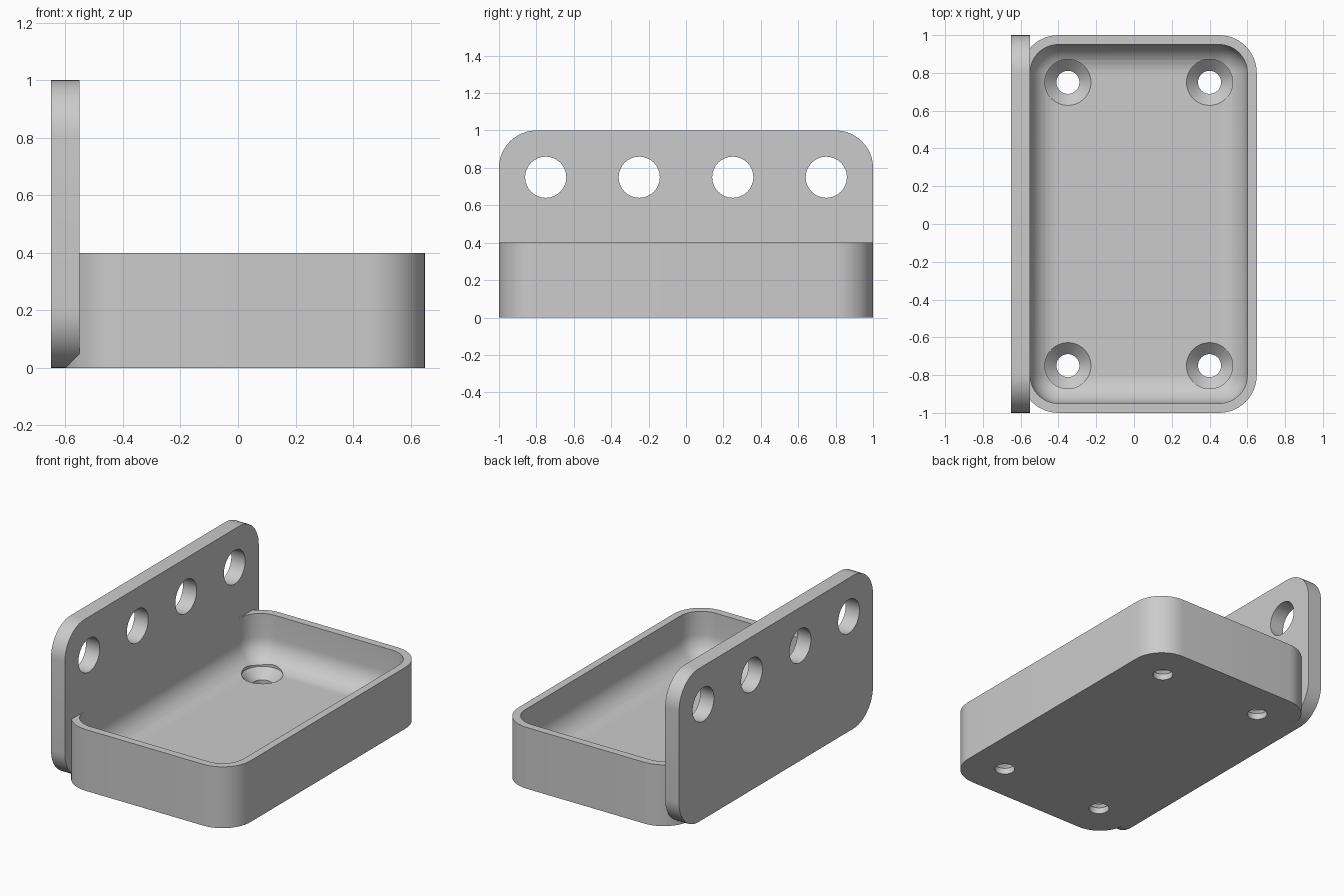
import bpy, bmesh
from math import sin, cos, pi, radians
from mathutils import Matrix, Vector

if "Cube" in bpy.data.objects:
    bpy.data.objects.remove(bpy.data.objects["Cube"], do_unlink=True)

grey = bpy.data.materials.new("plain_grey")
grey.use_nodes = True
grey.diffuse_color = (0.6, 0.6, 0.6, 1)
grey.node_tree.nodes["Principled BSDF"].inputs["Base Color"].default_value = grey.diffuse_color


def rounded_rect(cx, cy, hx, hy, r, z, steps=12):
    """Ring of points around a rounded rectangle."""
    pts = []
    for q, (sx, sy) in enumerate([(1, 1), (-1, 1), (-1, -1), (1, -1)]):
        for i in range(steps + 1):
            a = pi / 2 * (q + i / steps)
            pts.append(Vector((cx + sx * (hx - r) + r * cos(a),
                               cy + sy * (hy - r) + r * sin(a), z)))
    return pts


def circle(cx, cy, r, z, n=48):
    return [Vector((cx + r * cos(2 * pi * i / n), cy + r * sin(2 * pi * i / n), z))
            for i in range(n)]


def loft(name, rings, matrix=Matrix()):
    """Closed solid through a stack of rings, bottom to top."""
    bm = bmesh.new()
    loops = [[bm.verts.new(matrix @ p) for p in ring] for ring in rings]
    for low, high in zip(loops, loops[1:]):
        n = len(low)
        for i in range(n):
            j = (i + 1) % n
            bm.faces.new((low[i], low[j], high[j], high[i]))
    bm.faces.new(loops[0][::-1])
    bm.faces.new(loops[-1])
    bmesh.ops.recalc_face_normals(bm, faces=bm.faces)
    mesh = bpy.data.meshes.new(name)
    bm.to_mesh(mesh)
    bm.free()
    mesh.materials.append(grey)
    obj = bpy.data.objects.new(name, mesh)
    bpy.context.collection.objects.link(obj)
    return obj


def combine(target, tool, operation):
    """Apply a boolean and drop the tool."""
    bpy.context.view_layer.objects.active = target
    mod = target.modifiers.new(operation.lower(), "BOOLEAN")
    mod.operation, mod.solver, mod.object = operation, "EXACT", tool
    bpy.ops.object.modifier_apply(modifier=mod.name)
    bpy.data.objects.remove(tool, do_unlink=True)


# Tray body
R, WALL, FLOOR = 0.2, 0.05, 0.1
CX, HX = 0.025, 0.625
tray = loft("tray_with_back_plate", [rounded_rect(CX, 0, HX, 1, R, z) for z in (0, 0.4)])

# Upright plate, profile in the yz plane
upright = Matrix(((0, 0, 1, 0), (1, 0, 0, 0), (0, 1, 0, 0), (0, 0, 0, 1)))
plate = loft("plate", [rounded_rect(0, 0.5, 1, 0.5, R, x) for x in (-0.65, -0.55)], upright)
combine(tray, plate, "UNION")

# Cavity with a filleted floor
fillet, steps = R - WALL, 10
rings = []
for i in range(steps + 1):
    a = pi / 2 * i / steps
    inset = fillet * (1 - sin(a))
    rings.append(rounded_rect(CX, 0, HX - WALL - inset, 1 - WALL - inset,
                              max(fillet - inset, 0.004), FLOOR + fillet * (1 - cos(a))))
rings.append(rounded_rect(CX, 0, HX - WALL, 1 - WALL, fillet, 0.41))
combine(tray, loft("cavity", rings), "DIFFERENCE")

# Countersunk screw holes in the floor
for x in (-0.35, 0.4):
    for y in (-0.75, 0.75):
        profile = [(0.061, -0.1), (0.061, 0.04), (0.122, FLOOR), (0.122, 0.3)]
        combine(tray, loft("screw_hole", [circle(x, y, r, z) for r, z in profile]), "DIFFERENCE")

# Row of holes through the plate
for y in (-0.75, -0.25, 0.25, 0.75):
    combine(tray, loft("plate_hole", [circle(y, 0.75, 0.11, x) for x in (-0.7, -0.5)], upright),
            "DIFFERENCE")

bpy.ops.object.select_all(action="DESELECT")
tray.select_set(True)
bpy.context.view_layer.objects.active = tray
bpy.ops.object.shade_smooth_by_angle(angle=radians(30))
